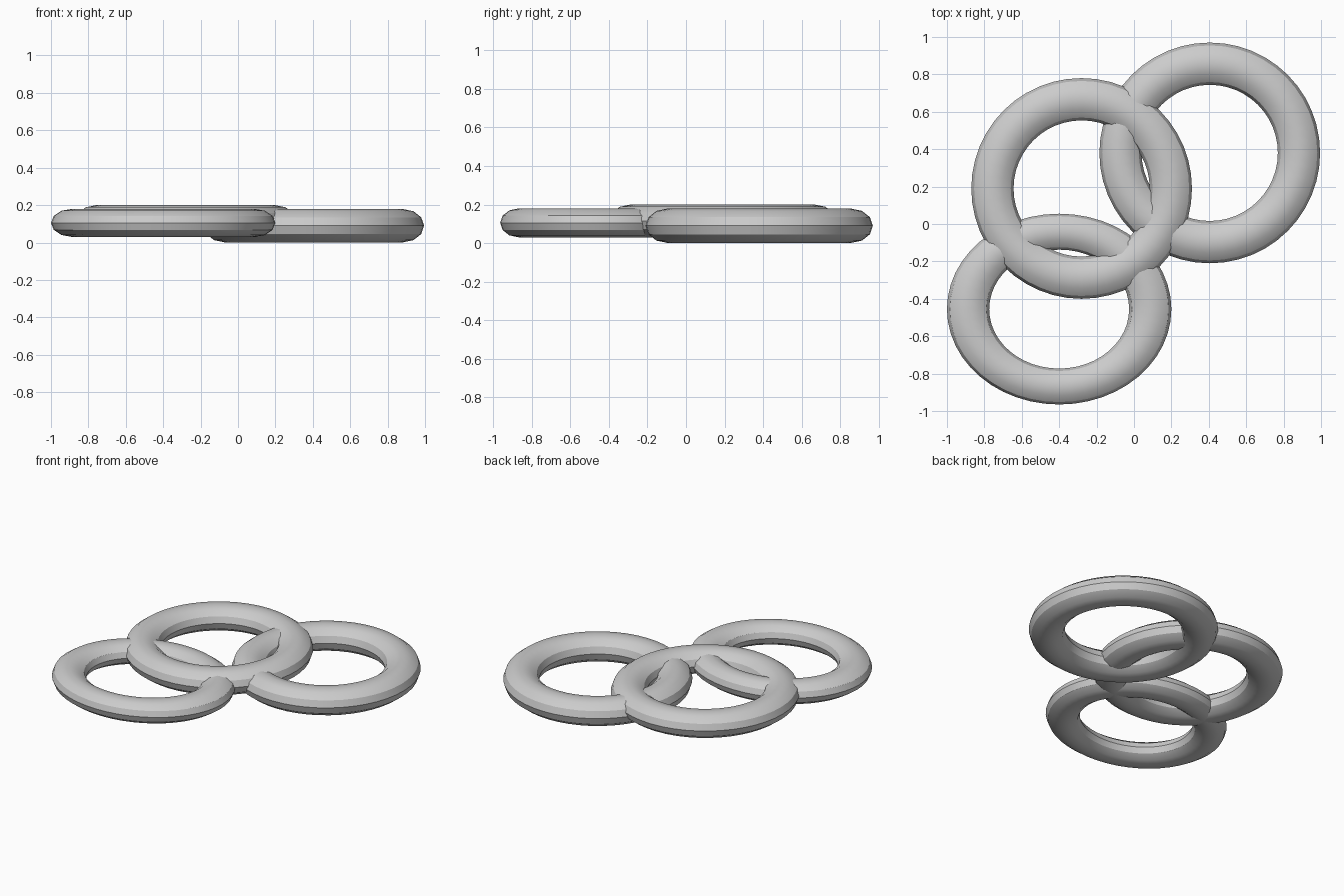
import bpy
import math

cube = bpy.data.objects.get("Cube")
if cube:
    bpy.data.objects.remove(cube, do_unlink=True)

# One plain grey for all rings
grey = bpy.data.materials.new("light_grey")
grey.use_nodes = True
colour = (0.6, 0.6, 0.6, 1)
grey.diffuse_color = colour
grey.node_tree.nodes["Principled BSDF"].inputs["Base Color"].default_value = colour


def ring(name, centre, major, depth, y_scale=1.0):
    """Ring with a flattened twelve-sided tube; depth is its half height."""
    tube = 0.113
    bpy.ops.mesh.primitive_torus_add(
        major_segments=48, minor_segments=12,
        major_radius=major, minor_radius=tube, location=centre)
    obj = bpy.context.object
    obj.name = name
    obj.scale = (1, y_scale, depth / tube)
    bpy.ops.object.transform_apply(location=False, rotation=False, scale=True)
    obj.data.materials.append(grey)
    bpy.ops.object.shade_smooth_by_angle(angle=math.radians(30))
    return obj


# Three overlapping rings
ring("back_left_ring", (0.405, 0.38, 0.09), 0.477, 0.089)
ring("middle_ring", (-0.28, 0.19, 0.115), 0.477, 0.085)
ring("front_right_ring", (-0.4, -0.455, 0.105), 0.487, 0.075, y_scale=0.85)
